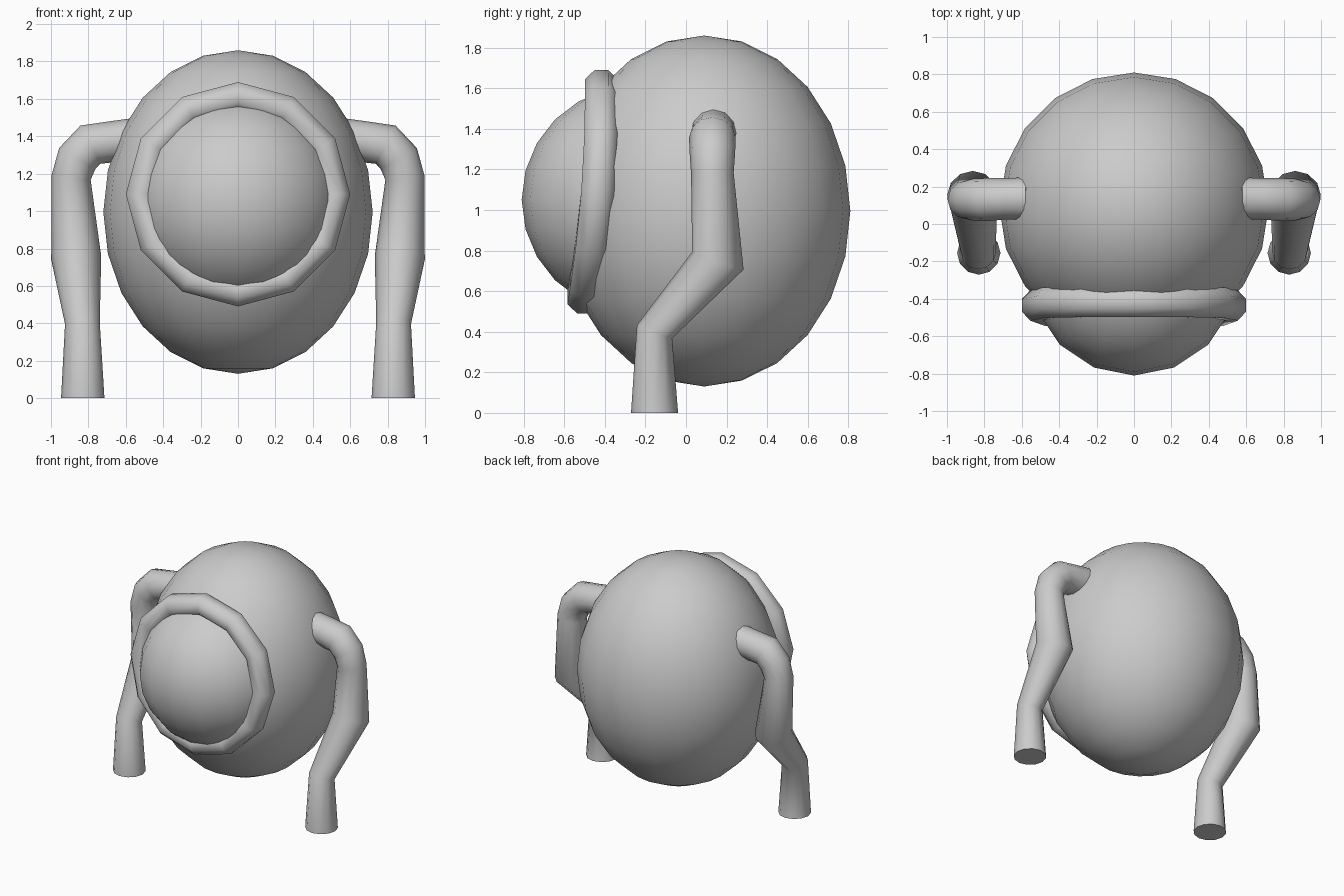
import bpy, bmesh
from math import sin, cos, pi
from mathutils import Vector

if "Cube" in bpy.data.objects:
    bpy.data.objects.remove(bpy.data.objects["Cube"])


def finish(bm, name):
    bmesh.ops.recalc_face_normals(bm, faces=bm.faces)
    me = bpy.data.meshes.new(name)
    bm.to_mesh(me)
    bm.free()
    ob = bpy.data.objects.new(name, me)
    bpy.context.collection.objects.link(ob)
    bpy.context.view_layer.objects.active = ob
    for o in bpy.context.selected_objects:
        o.select_set(False)
    ob.select_set(True)
    bpy.ops.object.shade_smooth_by_angle(angle=pi / 3)
    return ob


def ellipsoid(name, center, radii, segments, rings):
    bm = bmesh.new()
    bmesh.ops.create_uvsphere(bm, u_segments=segments, v_segments=rings, radius=1)
    for v in bm.verts:
        v.co = Vector(c + r * k for c, r, k in zip(center, radii, v.co))
    return finish(bm, name)


def bridge(bm, a, b):
    n = len(a)
    for i in range(n):
        bm.faces.new((a[i], a[(i + 1) % n], b[(i + 1) % n], b[i]))


def tube(name, path, side, sides=12):
    """Loft circles along (x, y, z, radius) points; side mirrors in x."""
    bm = bmesh.new()
    pts = [Vector(p[:3]) for p in path]
    loops = []
    for i, p in enumerate(pts):
        t = Vector()
        if i > 0:
            t += (p - pts[i - 1]).normalized()
        if i < len(pts) - 1:
            t += (pts[i + 1] - p).normalized()
        t.normalize()
        u = Vector((0, 1, 0)).cross(t).normalized()
        w = t.cross(u)
        loop = []
        for k in range(sides):
            a = 2 * pi * k / sides
            c = p + path[i][3] * (u * cos(a) + w * sin(a))
            loop.append(bm.verts.new((c.x * side, c.y, c.z)))
        loops.append(loop)
    for a, b in zip(loops, loops[1:]):
        bridge(bm, a, b)
    bm.faces.new(loops[0])
    bm.faces.new(loops[-1])
    return finish(bm, name)


# Egg-shaped body and bulging round face
ellipsoid("body", (0, 0.09, 0.995), (0.72, 0.72, 0.865), 20, 12)
ellipsoid("face_dome", (0, -0.25, 1.05), (0.56, 0.56, 0.56), 16, 12)

# Twelve-sided rim around the face, leaning slightly back at the top
bm = bmesh.new()
loops = []
for i in range(12):
    a = 2 * pi * i / 12
    loop = []
    for k in range(8):
        b = 2 * pi * (k + 0.5) / 8
        r = 0.523 + 0.083 * cos(b)
        y = -0.46 + 0.043 * cos(a) + 0.025 * sin(a) ** 2 + 0.088 * sin(b)
        loop.append(bm.verts.new((r * sin(a), y, 1.09 + r * cos(a))))
    loops.append(loop)
for i in range(12):
    bridge(bm, loops[i], loops[(i + 1) % 12])
finish(bm, "face_rim")

# Bent limbs reaching from the shoulders to the ground
LIMB = [(0.57, 0.135, 1.38, 0.115), (0.68, 0.135, 1.37, 0.11),
        (0.79, 0.13, 1.355, 0.115), (0.86, 0.13, 1.28, 0.112),
        (0.892, 0.13, 1.18, 0.105), (0.865, 0.157, 0.75, 0.134),
        (0.832, -0.155, 0.40, 0.093), (0.83, -0.155, 0.0, 0.116)]
for side, label in ((1, "right"), (-1, "left")):
    limb = tube(label + "_limb", LIMB, side)
    for v in limb.data.vertices:
        v.co.z = max(v.co.z, 0) if v.co.z > 0.02 else 0
